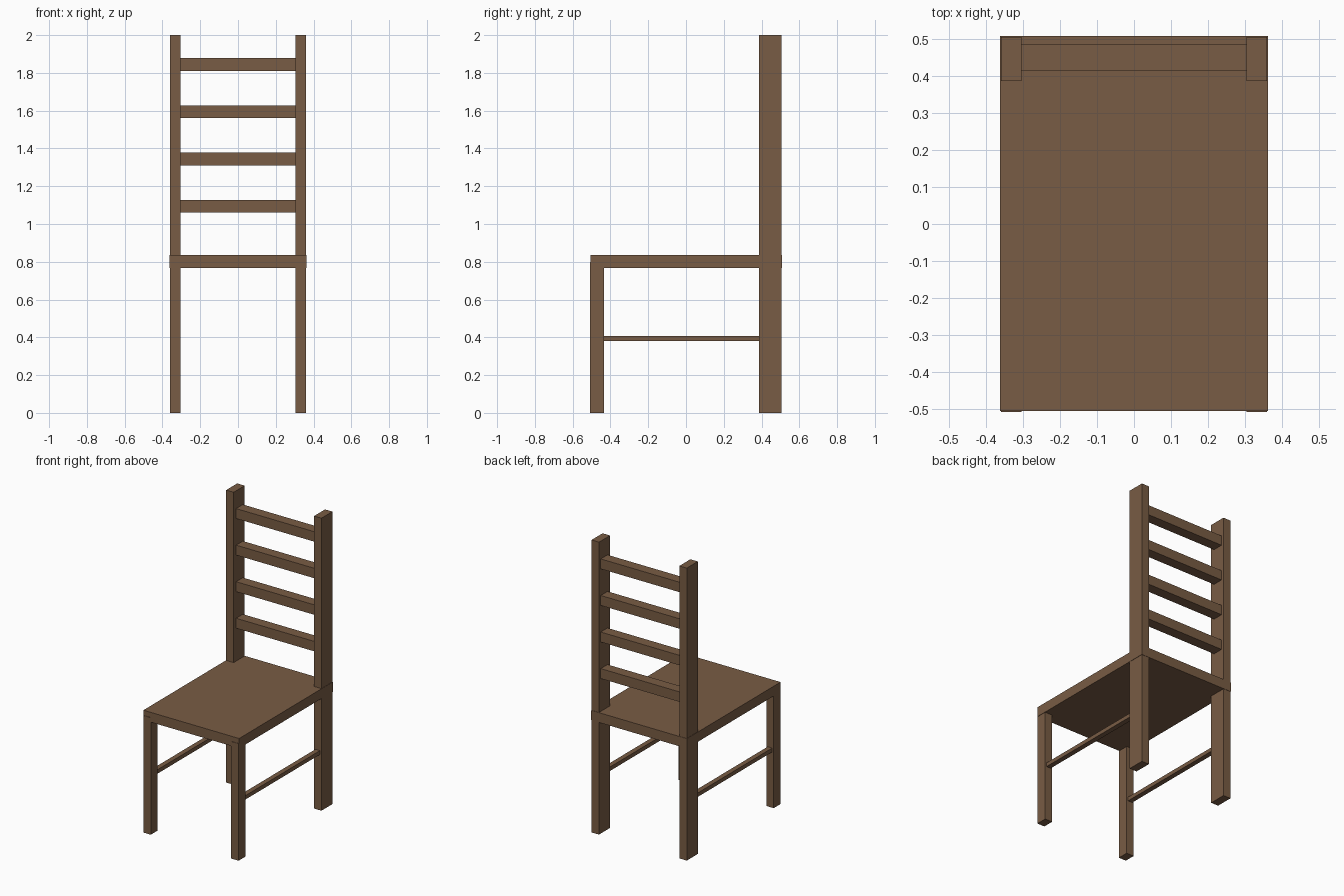
import bpy
import bmesh

if "Cube" in bpy.data.objects:
    bpy.data.objects.remove(bpy.data.objects["Cube"])

wood = bpy.data.materials.new("brown_wood")
wood.diffuse_color = (0.19, 0.107, 0.058, 1)
wood.use_nodes = True
wood.node_tree.nodes["Principled BSDF"].inputs["Base Color"].default_value = wood.diffuse_color


def box(name, x, y, z):
    """Box spanning the (min, max) ranges on each axis."""
    bm = bmesh.new()
    bmesh.ops.create_cube(bm, size=1)
    for v in bm.verts:
        v.co = [r[0] if c < 0 else r[1] for c, r in zip(v.co, (x, y, z))]
    mesh = bpy.data.meshes.new(name)
    bm.to_mesh(mesh)
    bm.free()
    mesh.materials.append(wood)
    obj = bpy.data.objects.new(name, mesh)
    bpy.context.collection.objects.link(obj)
    return obj


def mirrored_box(name, x, y, z):
    box(name, x, y, z).modifiers.new("Mirror", 'MIRROR')


# Seat board, a hair wider than the legs
box("seat", (-0.362, 0.362), (-0.505, 0.508), (0.768, 0.835))

# Legs: the back pair continues up as the backrest posts
mirrored_box("front_legs", (0.304, 0.36), (-0.508, -0.433), (0, 0.80))
mirrored_box("back_posts", (0.304, 0.36), (0.387, 0.506), (0, 2))

# Thin side stretchers between front and back legs
mirrored_box("side_stretchers", (0.315, 0.349), (-0.44, 0.395), (0.381, 0.408))

# Four ladder-back slats
for i in range(4):
    zc = 1.094 + 0.25 * i
    box(f"back_slat_{i + 1}", (-0.31, 0.31), (0.414, 0.487), (zc - 0.034, zc + 0.034))
